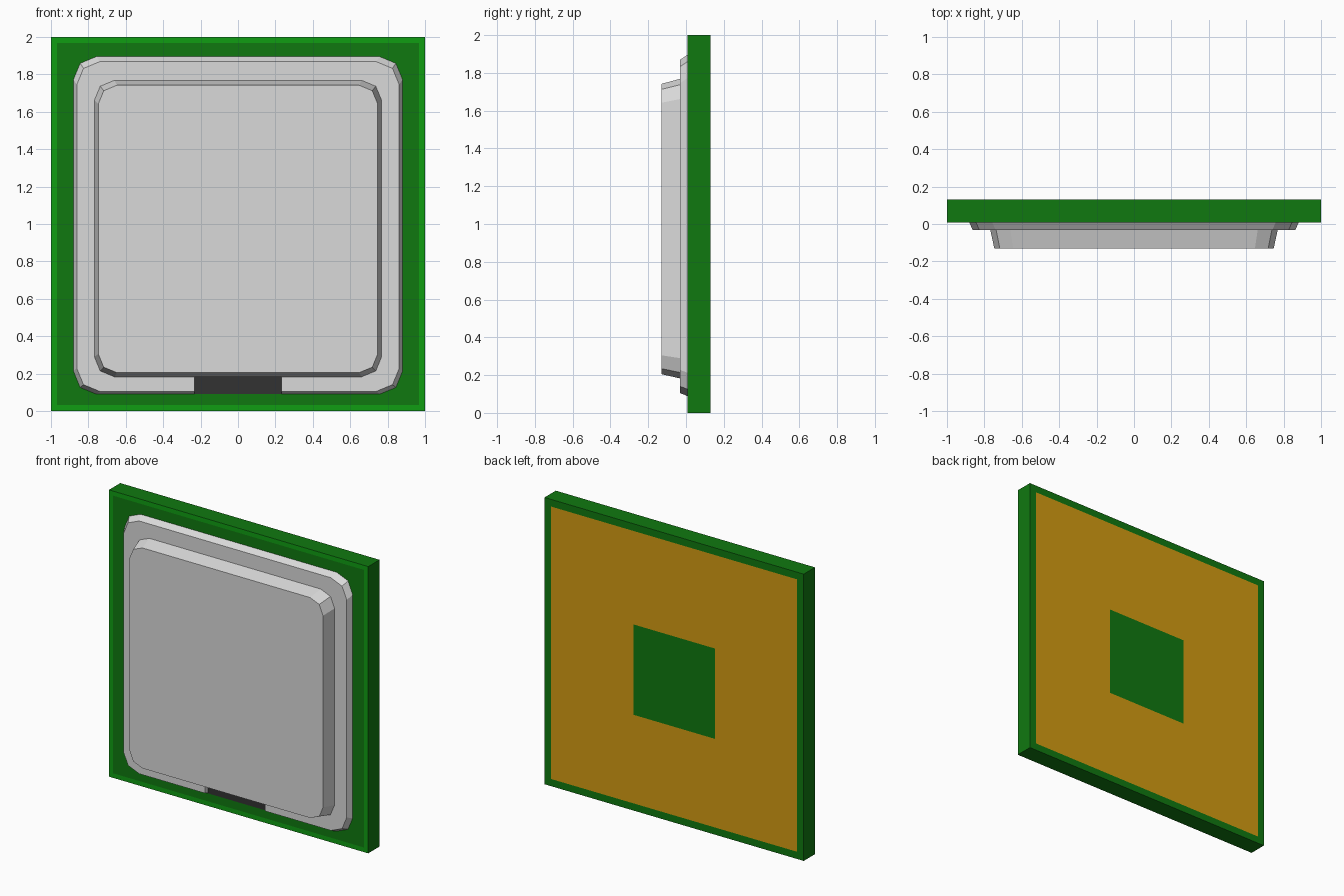
import bpy, bmesh
from math import sin, cos, pi

cube = bpy.data.objects.get("Cube")
if cube:
    bpy.data.objects.remove(cube, do_unlink=True)


def material(name, r, g, b):
    m = bpy.data.materials.new(name)
    m.use_nodes = True
    m.diffuse_color = (r, g, b, 1)
    bsdf = next(n for n in m.node_tree.nodes if n.type == 'BSDF_PRINCIPLED')
    bsdf.inputs["Base Color"].default_value = (r, g, b, 1)
    bsdf.inputs["Roughness"].default_value = 0.6
    return m


GREEN = material("board green", 0.005, 0.19, 0.005)
BRIGHT = material("bright green", 0.005, 0.34, 0.006)
GOLD = material("contact gold", 0.66, 0.33, 0.006)
METAL = material("light metal", 0.7, 0.7, 0.7)
DARK = material("dark grey", 0.032, 0.032, 0.032)

BOARD_FRONT, BOARD_BACK = 0.007, 0.131
FLANGE_FRONT, LID_FRONT = -0.033, -0.13
NOTCH_HALF, NOTCH_TOP = 0.232, 0.183


def add_object(name, bm, *materials):
    mesh = bpy.data.meshes.new(name)
    bm.to_mesh(mesh)
    bm.free()
    for m in materials:
        mesh.materials.append(m)
    obj = bpy.data.objects.new(name, mesh)
    bpy.context.collection.objects.link(obj)
    return obj


def box(x0, x1, y0, y1, z0, z1):
    bm = bmesh.new()
    bmesh.ops.create_cube(bm, size=1)
    for v in bm.verts:
        v.co = (x1 if v.co.x > 0 else x0,
                y1 if v.co.y > 0 else y0,
                z1 if v.co.z > 0 else z0)
    return bm


def outline(half, z0, z1, r, notch=False):
    """Rectangle with two-segment rounded corners, counterclockwise from the front."""
    pts = []
    if notch:
        pts += [(-NOTCH_HALF, z0), (-NOTCH_HALF, NOTCH_TOP),
                (NOTCH_HALF, NOTCH_TOP), (NOTCH_HALF, z0)]
    corners = [(half - r, z0 + r), (half - r, z1 - r),
               (r - half, z1 - r), (r - half, z0 + r)]
    for i, (cx, cz) in enumerate(corners):
        for k in range(3):
            a = -pi / 2 + i * pi / 2 + k * pi / 4
            pts.append((cx + r * cos(a), cz + r * sin(a)))
    return pts


def tapered_plate(name, base, front, y_base, y_front):
    bm = bmesh.new()
    lower = [bm.verts.new((x, y_base, z)) for x, z in base]
    upper = [bm.verts.new((x, y_front, z)) for x, z in front]
    n = len(lower)
    for i in range(n):
        j = (i + 1) % n
        bm.faces.new((lower[i], lower[j], upper[j], upper[i]))
    bm.faces.new(upper)
    return add_object(name, bm, METAL)


# Circuit board: bright rim on the front, gold contact ring on the back
bm = box(-1, 1, BOARD_FRONT, BOARD_BACK, 0, 2)
bm.normal_update()
front = next(f for f in bm.faces if f.normal.y < -0.9)
back = next(f for f in bm.faces if f.normal.y > 0.9)
for f in bmesh.ops.inset_individual(bm, faces=[front], thickness=0.032,
                                    use_even_offset=True)["faces"]:
    f.material_index = 1
front.material_index = 0
bmesh.ops.inset_individual(bm, faces=[back], thickness=0.05, use_even_offset=True)
ring = bmesh.ops.inset_individual(bm, faces=[back], thickness=0.635,
                                  use_even_offset=True)["faces"]
for f in ring:
    f.material_index = 2
back.material_index = 0
for v in back.verts:
    v.co.z -= 0.017
add_object("circuit_board", bm, GREEN, BRIGHT, GOLD)

# Metal flange with a notch cut into its lower edge
tapered_plate("lid_flange",
              outline(0.88, 0.09, 1.895, 0.123, notch=True),
              outline(0.862, 0.105, 1.868, 0.123, notch=True),
              BOARD_FRONT, FLANGE_FRONT)

# Raised lid on the flange
tapered_plate("raised_lid",
              outline(0.768, NOTCH_TOP, 1.768, 0.107),
              outline(0.747, 0.205, 1.742, 0.1),
              FLANGE_FRONT, LID_FRONT)

# Dark floor of the notch
add_object("notch_floor",
           box(-NOTCH_HALF, NOTCH_HALF, BOARD_FRONT - 0.004, BOARD_FRONT + 0.004,
               0.09, NOTCH_TOP), DARK)
